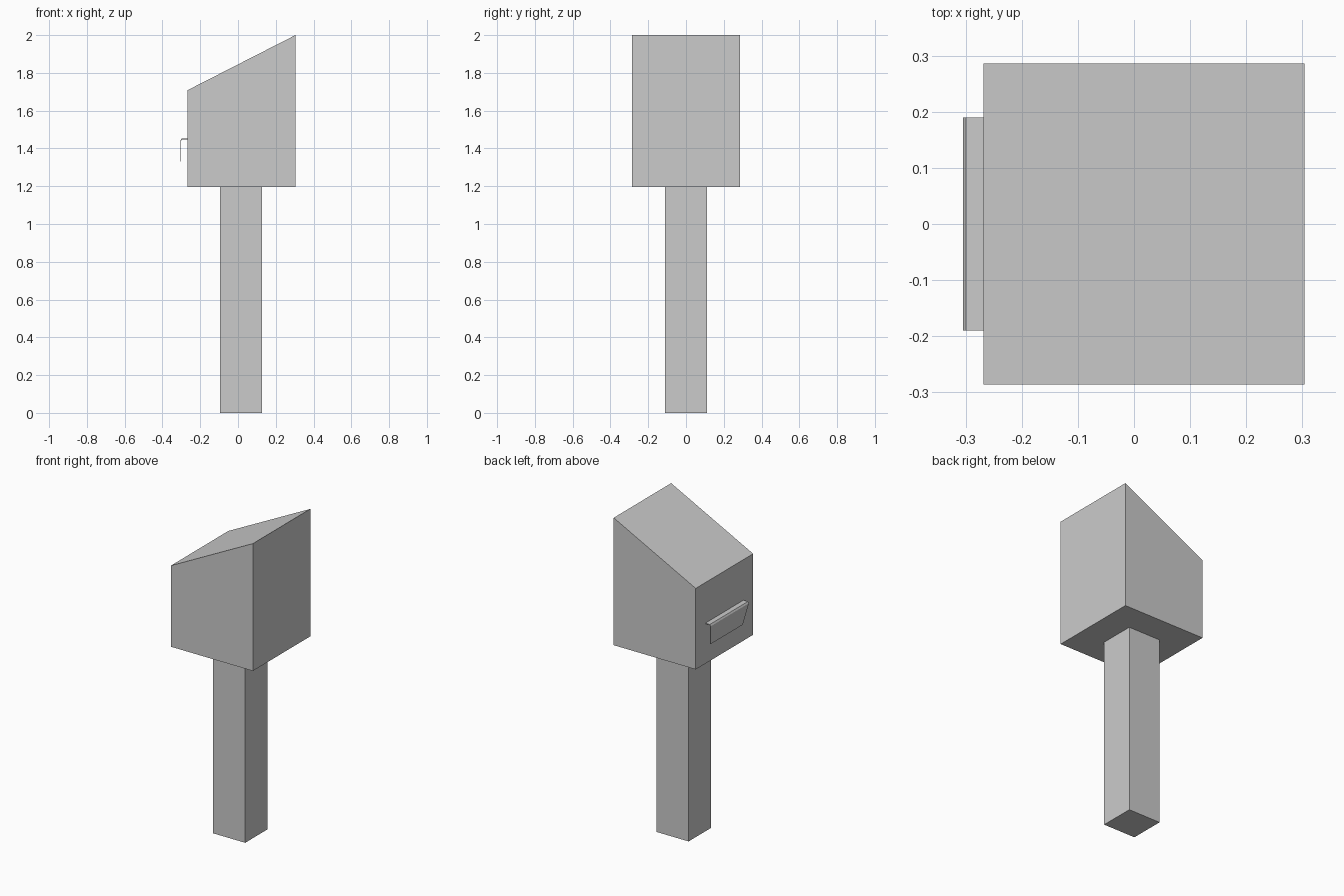
import bpy, bmesh

if "Cube" in bpy.data.objects:
    bpy.data.objects.remove(bpy.data.objects["Cube"])

grey = bpy.data.materials.new("plain grey")
grey.diffuse_color = (0.6, 0.6, 0.6, 1)
grey.use_nodes = True
grey.node_tree.nodes["Principled BSDF"].inputs["Base Color"].default_value = grey.diffuse_color


def prism(name, profile, y0, y1):
    """Extrude an xz profile along y."""
    bm = bmesh.new()
    face = bm.faces.new([bm.verts.new((x, y0, z)) for x, z in profile])
    side = bmesh.ops.extrude_face_region(bm, geom=[face])["geom"]
    for v in side:
        if isinstance(v, bmesh.types.BMVert):
            v.co.y = y1
    bmesh.ops.recalc_face_normals(bm, faces=bm.faces)
    mesh = bpy.data.meshes.new(name)
    bm.to_mesh(mesh)
    bm.free()
    mesh.materials.append(grey)
    obj = bpy.data.objects.new(name, mesh)
    bpy.context.collection.objects.link(obj)
    return obj


# Square post
prism("post", [(-0.096, 0), (0.128, 0), (0.128, 1.2), (-0.096, 1.2)], -0.111, 0.111)

# Box with a sloping roof
prism("box", [(-0.268, 1.197), (0.304, 1.197), (0.304, 2.0), (-0.268, 1.708)], -0.286, 0.286)

# Thin bent flap over the slot
t = 0.004
flap = prism("slot_flap", [
    (-0.268, 1.452), (-0.299, 1.452), (-0.305, 1.442), (-0.305, 1.33),
    (-0.305 + t, 1.33), (-0.305 + t, 1.441), (-0.297, 1.452 - t), (-0.268, 1.452 - t)],
    -0.19, 0.19)
# One lower corner of the flap is pulled inward
for v in flap.data.vertices:
    if v.co.z < 1.4 and v.co.y < 0:
        v.co.y = -0.13
